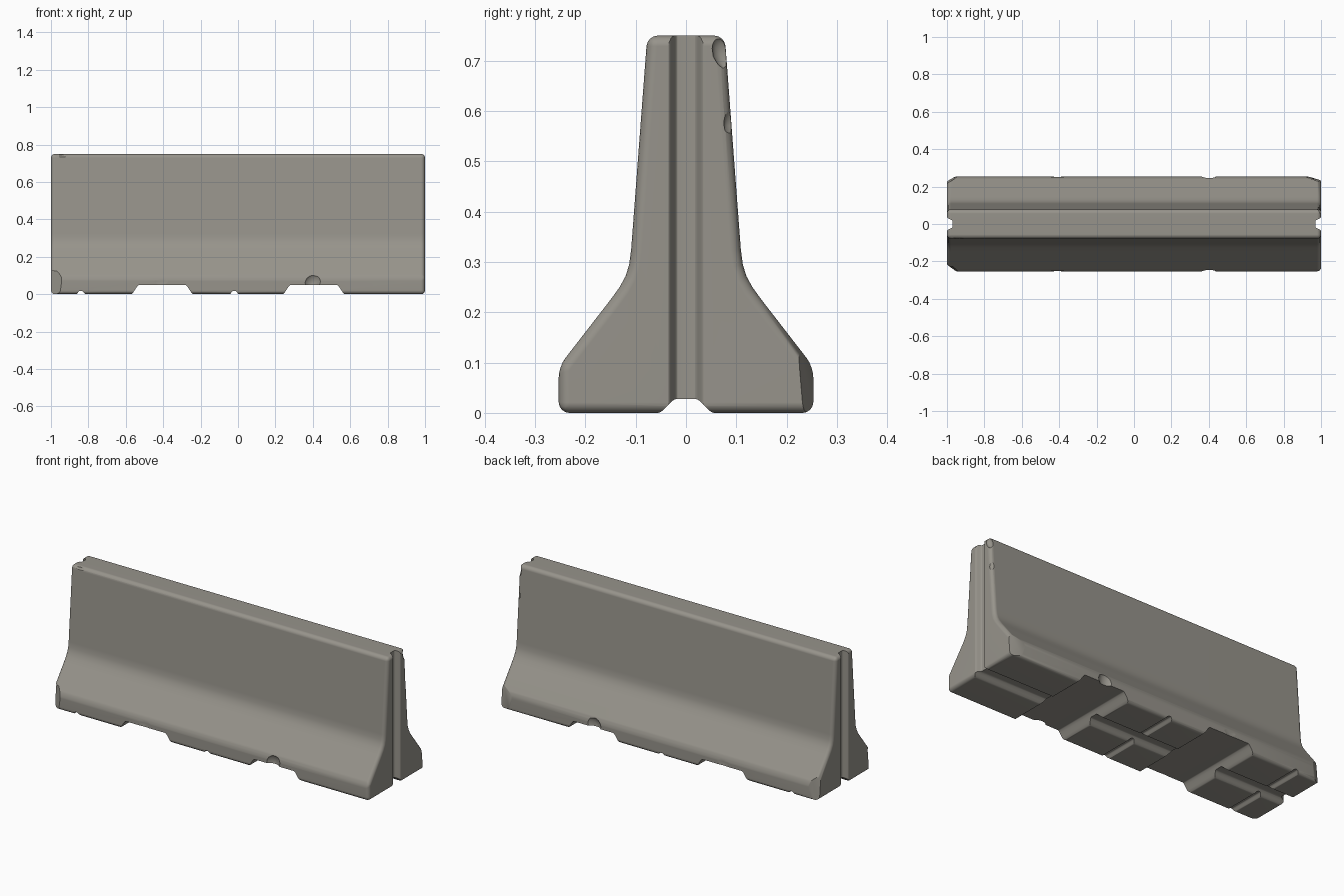
import bpy, bmesh
from math import radians
from mathutils import Vector, Matrix, Euler

if "Cube" in bpy.data.objects:
    bpy.data.objects.remove(bpy.data.objects["Cube"])

concrete = bpy.data.materials.new("warm grey concrete")
concrete.use_nodes = True
COLOUR = (0.31, 0.295, 0.26, 1)
concrete.diffuse_color = COLOUR
shader = concrete.node_tree.nodes["Principled BSDF"]
shader.inputs["Base Color"].default_value = COLOUR
shader.inputs["Roughness"].default_value = 0.9


def add_object(name, bm):
    bmesh.ops.recalc_face_normals(bm, faces=bm.faces)
    mesh = bpy.data.meshes.new(name)
    bm.to_mesh(mesh)
    bm.free()
    mesh.materials.append(concrete)
    obj = bpy.data.objects.new(name, mesh)
    bpy.context.collection.objects.link(obj)
    return obj


def prism(points, origin, u, v, along):
    """Extrude a 2D outline (u, v axes) along a vector."""
    bm = bmesh.new()
    verts = [bm.verts.new(Vector(origin) + a * Vector(u) + b * Vector(v)) for a, b in points]
    face = bm.faces.new(verts)
    new = bmesh.ops.extrude_face_region(bm, geom=[face])["geom"]
    bmesh.ops.translate(bm, vec=along, verts=[g for g in new if isinstance(g, bmesh.types.BMVert)])
    return bm


# Barrier body: sloped foot, curved waist and narrow top
half = [(0.253, 0), (0.253, 0.092), (0.15, 0.225), (0.132, 0.25), (0.12, 0.272),
        (0.113, 0.295), (0.109, 0.325), (0.077, 0.75)]
outline = half + [(-y, z) for y, z in reversed(half)]
bm = prism(outline, (-1, 0, 0), (0, 1, 0), (0, 0, 1), (2, 0, 0))
bmesh.ops.recalc_face_normals(bm, faces=bm.faces)
edges = [e for e in bm.edges if e.calc_face_angle(0) > radians(20)]
bmesh.ops.bevel(bm, geom=edges, offset=0.021, segments=4, profile=0.5, affect='EDGES')
barrier = add_object("concrete_barrier", bm)

cutters = []


def groove(name, origin, u, inward, along, inner, mouth, depth):
    """Channel whose sides flare smoothly into the surface."""
    side = []
    for i in range(7):
        t = i / 6
        side.append((inner + (mouth - inner) * t, depth * (1 - t * t * (3 - 2 * t))))
    side.append((mouth + 0.01, -0.05))
    pts = [(-a, b) for a, b in reversed(side)] + side
    cutters.append(add_object(name, prism(pts, origin, u, inward, along)))


def chip(name, loc, size, rot=(0, 0, 0)):
    """Rounded bite out of an edge."""
    bm = bmesh.new()
    bmesh.ops.create_icosphere(bm, subdivisions=2, radius=1)
    m = Matrix.LocRotScale(Vector(loc), Euler([radians(a) for a in rot]), Vector(size))
    bmesh.ops.transform(bm, matrix=m, verts=bm.verts)
    cutters.append(add_object(name, bm))


def broken_corner(name, point, normal, size):
    """Slanted break: a block whose flat face lies at the given point."""
    bm = bmesh.new()
    bmesh.ops.create_cube(bm, size=1)
    n = Vector(normal).normalized()
    rot = n.to_track_quat('X', 'Z')
    m = Matrix.LocRotScale(Vector(point) + n * size[0] / 2, rot, Vector(size))
    bmesh.ops.transform(bm, matrix=m, verts=bm.verts)
    cutters.append(add_object(name, bm))


X, Y, Z = (1, 0, 0), (0, 1, 0), (0, 0, 1)
# Underside channels
groove("lengthwise_channel", (-1.1, 0, 0), Y, Z, (2.2, 0, 0), 0.018, 0.056, 0.028)
for x in (-0.405, 0.405):
    groove("lifting_channel", (x, -0.4, 0), X, Z, (0, 0.8, 0), 0.122, 0.168, 0.05)
for x in (-0.84, -0.02):
    groove("drain_groove", (x, -0.4, 0), X, Z, (0, 0.8, 0), 0.005, 0.026, 0.018)
# Key slots in both ends
for s in (-1, 1):
    groove("end_slot", (s, 0, -0.1), Y, (-s, 0, 0), (0, 0, 1), 0.016, 0.036, 0.03)
# Wear on the foot
for s in (-1, 1):
    chip("foot_notch", (0.4, s * 0.268, 0.065), (0.045, 0.036, 0.05), (0, 35, 0))
    chip("foot_scrape", (-0.41, s * 0.268, 0.07), (0.06, 0.02, 0.04))
broken_corner("front_break", (-0.972, -0.233, 0.05), (-0.6, -0.8, 0.08), (0.1, 0.2, 0.15))
broken_corner("back_break", (-0.972, 0.24, 0.05), (-0.5, 0.85, 0.08), (0.1, 0.2, 0.15))
broken_corner("far_break", (0.962, 0.241, 0.05), (0.3, 0.95, 0.08), (0.1, 0.3, 0.17))
# Wear on the upper edges
chip("upper_chip", (1.0, 0.075, 0.715), (0.02, 0.022, 0.035), (20, 0, 0))
chip("upper_chip", (1.0, 0.098, 0.585), (0.02, 0.022, 0.035), (-20, 0, 0))
chip("upper_chip", (-0.94, -0.082, 0.745), (0.05, 0.014, 0.012))

for c in cutters:
    mod = barrier.modifiers.new(c.name, 'BOOLEAN')
    mod.operation, mod.solver, mod.object = 'DIFFERENCE', 'EXACT', c

# Bake the cuts, then drop the cutters
bpy.context.view_layer.update()
graph = bpy.context.evaluated_depsgraph_get()
result = bpy.data.meshes.new_from_object(barrier.evaluated_get(graph))
barrier.modifiers.clear()
barrier.data = result
for c in cutters:
    bpy.data.objects.remove(c)

bpy.ops.object.select_all(action='DESELECT')
barrier.select_set(True)
bpy.context.view_layer.objects.active = barrier
bpy.ops.object.shade_smooth_by_angle(angle=radians(35))
weighted = barrier.modifiers.new("even_shading", 'WEIGHTED_NORMAL')
weighted.keep_sharp = True
